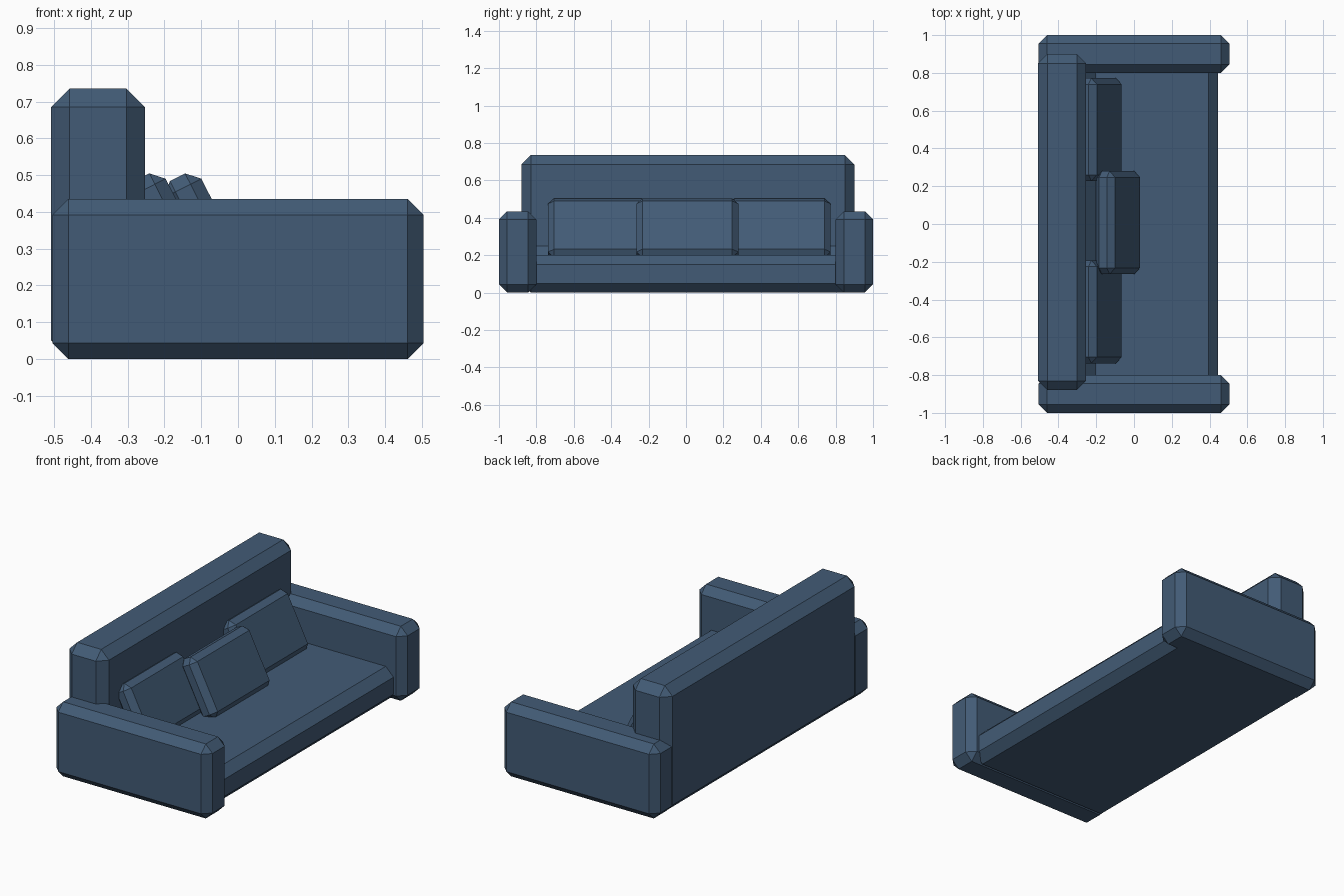
import bpy, bmesh, math

if "Cube" in bpy.data.objects:
    bpy.data.objects.remove(bpy.data.objects["Cube"])

fabric = bpy.data.materials.new("blue_fabric")
fabric.diffuse_color = (0.055, 0.105, 0.18, 1)
fabric.use_nodes = True
fabric.node_tree.nodes["Principled BSDF"].inputs["Base Color"].default_value = fabric.diffuse_color


def finish(name, bm, bevel):
    """Turn a bmesh into an object with single-segment chamfered edges."""
    bmesh.ops.recalc_face_normals(bm, faces=bm.faces)
    mesh = bpy.data.meshes.new(name)
    bm.to_mesh(mesh)
    bm.free()
    mesh.materials.append(fabric)
    obj = bpy.data.objects.new(name, mesh)
    bpy.context.collection.objects.link(obj)
    mod = obj.modifiers.new("chamfer", 'BEVEL')
    mod.width = bevel
    mod.segments = 1
    mod.limit_method = 'ANGLE'
    mod.use_clamp_overlap = False
    return obj


def box(name, size, loc, bevel, tilt=0.0):
    bm = bmesh.new()
    bmesh.ops.create_cube(bm, size=1)
    bmesh.ops.scale(bm, vec=size, verts=bm.verts)
    obj = finish(name, bm, bevel)
    obj.location = loc
    obj.rotation_euler.y = tilt
    return obj


# Seat and backrest: one L-shaped profile extruded along the sofa's length
profile = [(-0.508, 0), (0.445, 0), (0.445, 0.2),
           (-0.253, 0.2), (-0.253, 0.735), (-0.508, 0.735)]
y0, y1 = -0.88, 0.90
bm = bmesh.new()
face = bm.faces.new([bm.verts.new((x, y0, z)) for x, z in profile])
ext = bmesh.ops.extrude_face_region(bm, geom=[face])
bmesh.ops.translate(bm, vec=(0, y1 - y0, 0),
                    verts=[g for g in ext["geom"] if isinstance(g, bmesh.types.BMVert)])
finish("seat_and_back", bm, 0.05)

# Armrests
for side, y in (("left", 0.9), ("right", -0.9)):
    box("armrest_" + side, (1.01, 0.2, 0.435), (0, y, 0.2175), 0.044)

# Loose cushions leaning back
for name, x, y in (("left", -0.181, 0.5), ("middle", -0.084, 0.007), ("right", -0.181, -0.465)):
    box("cushion_" + name, (0.112, 0.545, 0.355), (x, y, 0.336), 0.033, math.radians(-27))
